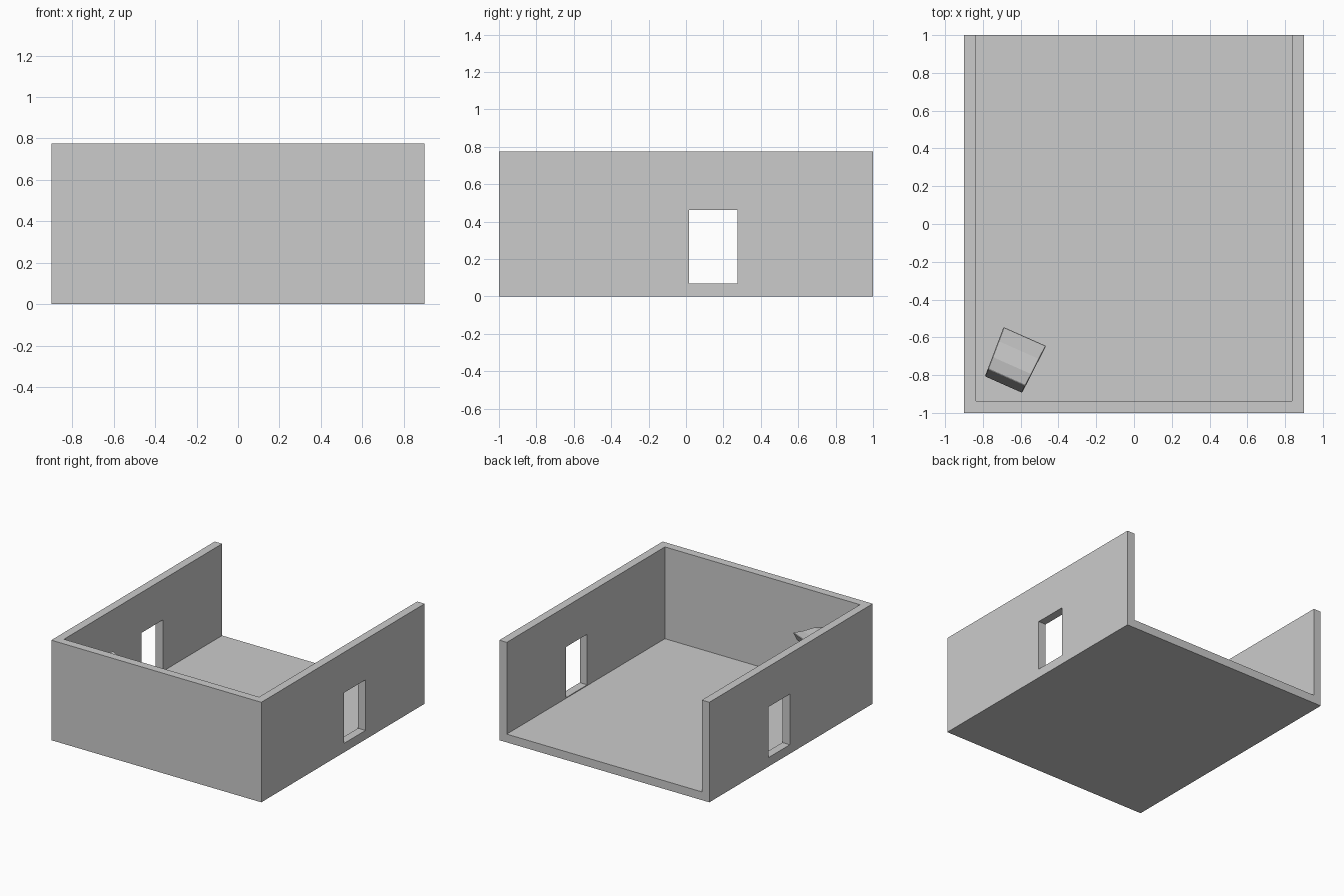
import bpy, bmesh, math
from mathutils import Vector

if "Cube" in bpy.data.objects:
    bpy.data.objects.remove(bpy.data.objects["Cube"])


def box(name, lo, hi):
    bm = bmesh.new()
    bmesh.ops.create_cube(bm, size=1)
    for v in bm.verts:
        v.co = Vector([(a + b) / 2 + c * (b - a) for a, b, c in zip(lo, hi, v.co)])
    me = bpy.data.meshes.new(name)
    bm.to_mesh(me)
    bm.free()
    ob = bpy.data.objects.new(name, me)
    bpy.context.collection.objects.link(ob)
    return ob


def cut(target, cutter):
    cutter.hide_render = True
    cutter.display_type = 'WIRE'
    mod = target.modifiers.new(cutter.name, 'BOOLEAN')
    mod.operation = 'DIFFERENCE'
    mod.solver = 'EXACT'
    mod.object = cutter


# room: floor and three walls, open at the top and back
room = box("room_shell", (-0.9, -1, 0), (0.9, 1, 0.775))
cut(room, box("room_cavity_cutter", (-0.836, -0.936, 0.064), (0.836, 1.2, 1.0)))

# matching openings in both side walls
cut(room, box("wall_opening_cutter", (-1.2, 0.015, 0.07), (1.2, 0.275, 0.462)))


def cabinet_part(name, profile, side_range):
    """Extrude a (depth, height) profile sideways; the part widens to the front."""
    bm = bmesh.new()
    rings = []
    for s in side_range:
        rings.append([bm.verts.new((s * (0.1155 + 0.055 * f), f, z)) for f, z in profile])
    a, b = rings
    n = len(profile)
    bm.faces.new(a)
    bm.faces.new(b[::-1])
    for i in range(n):
        bm.faces.new((a[i], b[i], b[(i + 1) % n], a[(i + 1) % n]))
    bmesh.ops.recalc_face_normals(bm, faces=bm.faces)
    me = bpy.data.meshes.new(name)
    bm.to_mesh(me)
    bm.free()
    ob = bpy.data.objects.new(name, me)
    bpy.context.collection.objects.link(ob)
    ob.location = (-0.634, -0.722, 0)
    ob.rotation_euler.z = -math.radians(23.9)
    return ob


# upright cabinet in the front left corner, turned to face the room
profile = [(-0.14, 0.064), (-0.14, 0.40), (-0.098, 0.562), (-0.03, 0.575),
           (0.06, 0.568), (0.14, 0.572), (0.107, 0.505), (0.04, 0.475),
           (0.025, 0.34), (0.115, 0.30), (0.115, 0.27), (0.08, 0.25), (0.08, 0.064)]
body = cabinet_part("cabinet_body", profile, (-1, 1))
bevel = body.modifiers.new("soft_edges", 'BEVEL')
bevel.width = 0.004
bevel.segments = 1
